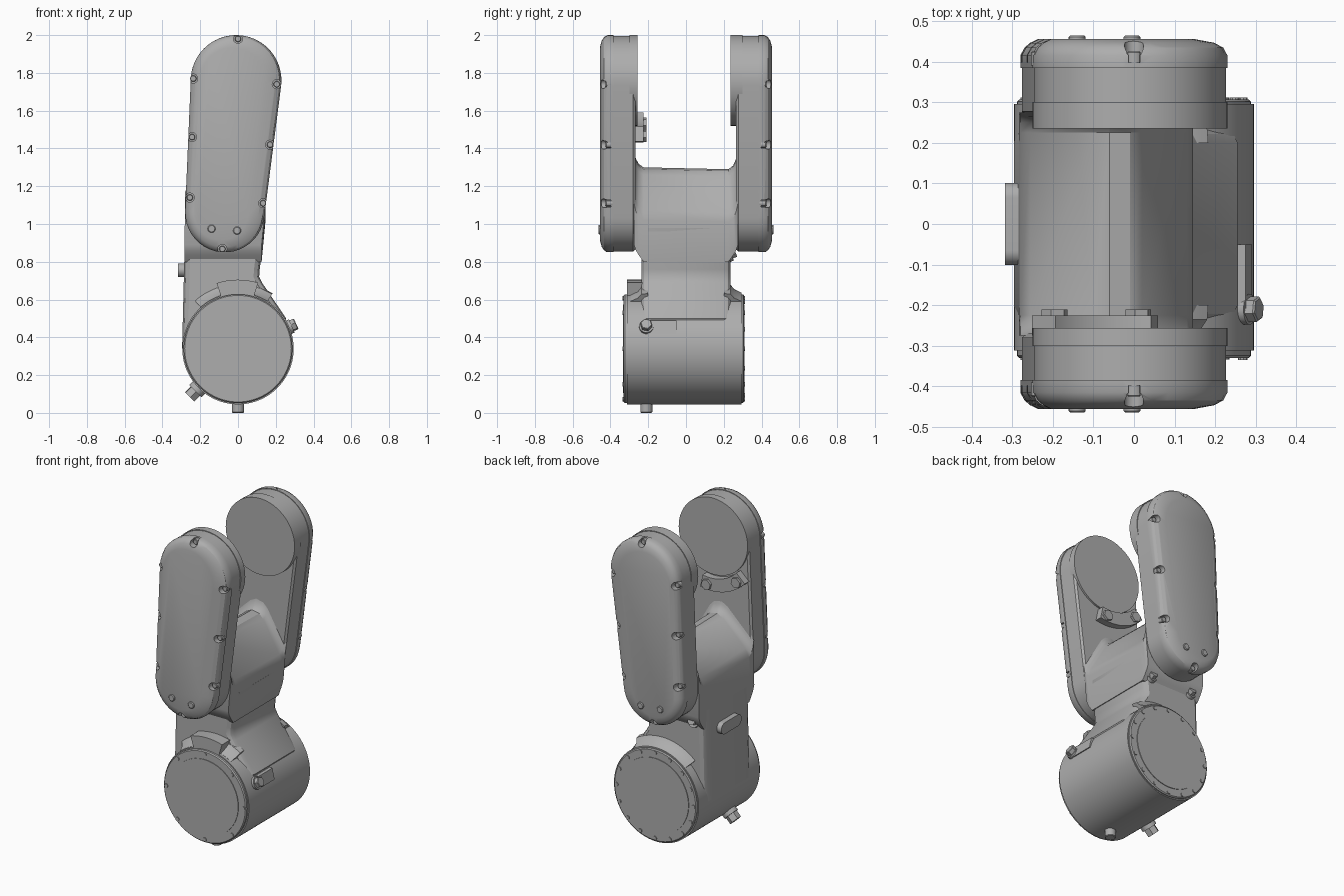
import bpy, bmesh
from math import sin, cos, pi, asin, atan2, hypot, radians
from mathutils import Vector

cube = bpy.data.objects.get("Cube")
if cube:
    bpy.data.objects.remove(cube, do_unlink=True)

grey = bpy.data.materials.new("machine grey")
grey.use_nodes = True
tone = (0.42, 0.42, 0.42, 1)
grey.diffuse_color = tone
grey.node_tree.nodes["Principled BSDF"].inputs["Base Color"].default_value = tone


def finish(ob, angle=30):
    bpy.ops.object.select_all(action="DESELECT")
    ob.select_set(True)
    bpy.context.view_layer.objects.active = ob
    bpy.ops.object.shade_smooth_by_angle(angle=radians(angle))


def loft(name, rings, shade=True):
    """Skin a row of equal-length point rings and close both ends."""
    bm = bmesh.new()
    rows = [[bm.verts.new(p) for p in ring] for ring in rings]
    n = len(rows[0])
    for a, b in zip(rows, rows[1:]):
        for i in range(n):
            j = (i + 1) % n
            bm.faces.new((a[i], a[j], b[j], b[i]))
    bm.faces.new(rows[0])
    bm.faces.new(rows[-1])
    bmesh.ops.recalc_face_normals(bm, faces=bm.faces)
    mesh = bpy.data.meshes.new(name)
    bm.to_mesh(mesh)
    bm.free()
    mesh.materials.append(grey)
    ob = bpy.data.objects.new(name, mesh)
    bpy.context.collection.objects.link(ob)
    if shade:
        finish(ob)
    return ob


def at_y(points, y):
    return [(x, y, z) for x, z in points]


def rod(name, start, end, r, sides=24, tip=0.0, shade=True):
    """Cylinder between two points, with an optional chamfered tip."""
    a, b = Vector(start), Vector(end)
    d = (b - a).normalized()
    u = d.orthogonal().normalized()
    v = d.cross(u)
    stops = [(a, r), (b - d * tip, r), (b, r - tip)] if tip else [(a, r), (b, r)]
    rings = [[c + (u * cos(t) + v * sin(t)) * q
              for t in (2 * pi * i / sides for i in range(sides))] for c, q in stops]
    return loft(name, rings, shade)


def arc(cx, cz, r, t0, t1, n=20):
    return [(cx + r * cos(t0 + (t1 - t0) * i / n), cz + r * sin(t0 + (t1 - t0) * i / n))
            for i in range(n + 1)]


def band(cx, cz, r0, r1, deg0, deg1, n=12):
    a, b = radians(deg0), radians(deg1)
    return arc(cx, cz, r0, a, b, n) + arc(cx, cz, r1, b, a, n)


TOP, LOW, HUB = (-0.01, 1.76, 0.24), (-0.07, 1.06, 0.21), (0, 0.34)


def arm_outline(inset=0.0, shift=0.0):
    dx, dz = TOP[0] - LOW[0], TOP[1] - LOW[1]
    lean = atan2(dz, dx)
    half = pi / 2 + asin((TOP[2] - LOW[2]) / hypot(dx, dz))
    pts = arc(TOP[0] + shift, TOP[1], TOP[2] - inset, lean - half, lean + half)
    return pts + arc(LOW[0] + shift, LOW[1], LOW[2] - inset,
                     lean + half, lean + 2 * pi - half)


# Fork arms, covers and their screws
rim_screws = [(0, 1.98), (-0.237, 1.77), (0.205, 1.74), (-0.243, 1.46),
              (0.17, 1.42), (-0.255, 1.14), (0.133, 1.11), (-0.083, 0.868)]
for s, side, inner, pad in ((-1, "front", 0.268, 0.256), (1, "rear", 0.265, 0.235)):
    loft(side + "_arm", [at_y(arm_outline(i), s * y) for y, i in
                         ((inner, 0.015), (inner + 0.012, 0.004), (0.386, 0.004))])
    steps = ((0.384, 0, 0), (0.415, 0, 0), (0.434, 0.01, 0),
             (0.446, 0.028, -0.004), (0.456, 0.065, -0.02))
    cover = loft(side + "_arm_cover",
                 [at_y(arm_outline(i, h), s * y) for y, i, h in steps], False)
    for x, z in rim_screws:
        cutter = rod("cutter", (x, s * 0.398, z), (x, s * 0.5, z), 0.024, 16, shade=False)
        cutter.hide_render = True
        mod = cover.modifiers.new("notch", "BOOLEAN")
        mod.object, mod.operation, mod.solver = cutter, "DIFFERENCE", "EXACT"
        bpy.context.view_layer.objects.active = cover
        bpy.ops.object.modifier_apply(modifier=mod.name)
        bpy.data.objects.remove(cutter, do_unlink=True)
        rod(side + "_rim_screw", (x, s * 0.39, z), (x, s * 0.425, z), 0.017, 12, 0.003)
    finish(cover)
    for x, z in ((-0.14, 0.975), (-0.005, 0.965)):
        rod(side + "_face_screw", (x, s * 0.43, z), (x, s * 0.464, z), 0.021, 16, 0.004)
    rod(side + "_bearing_pad", (TOP[0], s * 0.3, TOP[1]), (TOP[0], s * pad, TOP[1]),
        TOP[2], 64)

# Curved bracket inside the front arm
loft("inner_bracket", [at_y(band(TOP[0], TOP[1], 0.25, 0.33, 223, 282), y)
                       for y in (-0.28, -0.225)])
for deg in (231, 274):
    a = radians(deg)
    x, z = TOP[0] + 0.295 * cos(a), TOP[1] + 0.295 * sin(a)
    rod("bracket_lug", (x, -0.26, z), (x, -0.21, z), 0.033, 6)

# Ridged saddle joining the arms, filleted into their inner walls
saddle = []
for y, up, low in ((-0.275, 0.09, 0.89), (-0.265, 0.045, 0.86), (-0.25, 0.018, 0.835),
                   (-0.225, 0, 0.80), (0.225, -0.01, 0.80), (0.25, 0.01, 0.835),
                   (0.265, 0.045, 0.86), (0.275, 0.09, 0.89)):
    saddle.append(at_y([(-0.283, low), (-0.28, 1.08 + up), (-0.255, 1.13 + up),
                        (-0.1, 1.28 + up), (-0.06, 1.3 + up), (-0.01, 1.29 + up),
                        (0.02, 1.26 + up), (0.13, 1.07 + up), (0.145, 1.02 + up),
                        (0.125, low)], y))
loft("saddle", saddle)

# Neck between saddle and base drum
neck = []
for y, inset in ((-0.235, 0.03), (-0.222, 0.01), (-0.2, 0),
                 (0.2, 0), (0.222, 0.01), (0.235, 0.03)):
    neck.append(at_y([(-0.296 + inset, 0.34), (-0.28 + inset, 0.98),
                      (0.142 - inset, 0.98), (0.115 - inset, 0.76),
                      (0.112 - inset, 0.72), (0.13 - inset, 0.685),
                      (0.255 - inset, 0.5), (0.2, 0.34)], y))
loft("neck", neck)

# Base drum with end caps
rod("base_drum", (0, -0.312, HUB[1]), (0, 0.295, HUB[1]), 0.295, 80)
for s, side, base, face, count in ((-1, "front", 0.30, 0.33, 8), (1, "rear", 0.28, 0.307, 16)):
    loft(side + "_shoulder", [at_y(arc(0, HUB[1], r, radians(58), radians(132)) + [HUB], s * y)
                              for y, r in ((0.2, 0.345), (0.235, 0.34), (0.255, 0.315), (0.295, 0.296))])
    rod(side + "_cap", (0, s * base, HUB[1]), (0, s * face, HUB[1]), 0.288, 80, 0.006)
    rod(side + "_cap_disc", (0, s * base, HUB[1]), (0, s * (face + 0.004), HUB[1]), 0.235, 64)
    for i in range(count):
        a = 2 * pi * i / count
        x, z = 0.268 * cos(a), HUB[1] + 0.268 * sin(a)
        rod(side + "_cap_bolt", (x, s * base, z), (x, s * (face + 0.005), z), 0.012, 10)

loft("front_bracket", [at_y(band(0, HUB[1], 0.28, 0.365, 73, 108), y)
                       for y in (-0.312, -0.2)])

# Pill-shaped plate on the side of the neck
pill = arc(0.065, 0.755, 0.036, -pi / 2, pi / 2) + arc(-0.065, 0.755, 0.036, pi / 2, 1.5 * pi)
loft("side_plate", [[(x, y, z) for y, z in pill] for x in (-0.27, -0.317)])

# Knobs, plugs and connectors
rod("knob_collar", (0.24, -0.21, 0.44), (0.285, -0.21, 0.46), 0.038)
rod("side_knob", (0.25, -0.21, 0.445), (0.308, -0.21, 0.472), 0.032, 6, 0.004)
loft("knob_rib", [at_y([(0.25, 0.42), (0.29, 0.42), (0.275, 0.488), (0.23, 0.488)], y)
                  for y in (-0.21, -0.05)])
rod("bottom_plug", (0, -0.21, 0.08), (0, -0.21, 0), 0.032, 20, 0.004)
rod("lower_connector", (-0.17, -0.13, 0.17), (-0.255, -0.13, 0.085), 0.038, 6)
rod("connector_collar", (-0.17, -0.13, 0.17), (-0.225, -0.13, 0.115), 0.046)
for x in (-0.22, 0.07):
    rod("rear_fitting", (x, 0.19, 0.82), (x, 0.262, 0.85), 0.026, 6)
    rod("fitting_collar", (x, 0.19, 0.82), (x, 0.24, 0.84), 0.036)
